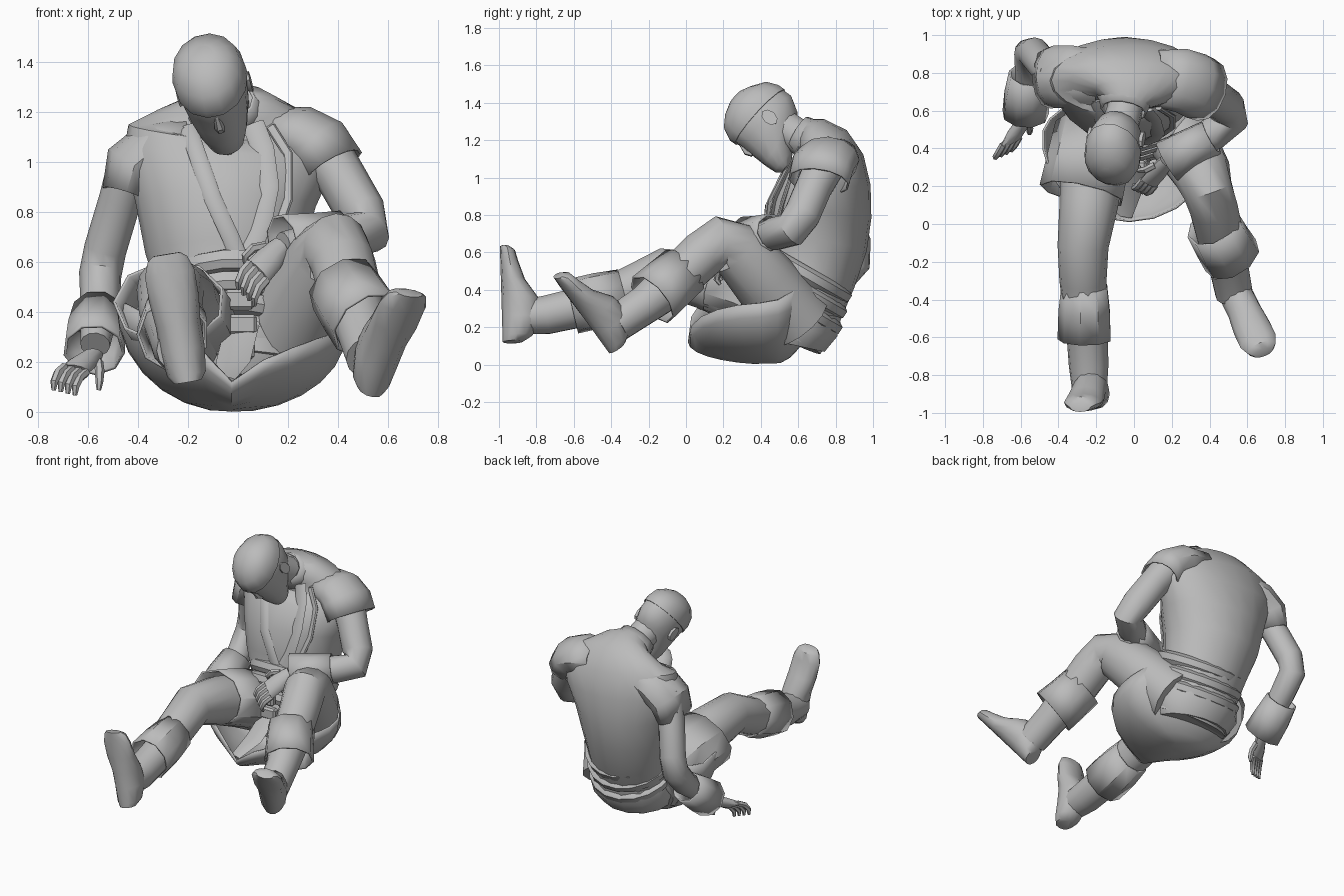
import bpy, bmesh, math
from mathutils import Vector as V
from mathutils.bvhtree import BVHTree

if "Cube" in bpy.data.objects:
    bpy.data.objects.remove(bpy.data.objects["Cube"])

grey = bpy.data.materials.new("plain grey")
grey.use_nodes = True
GREY = (0.5, 0.5, 0.5, 1)
grey.diffuse_color = GREY
grey.node_tree.nodes["Principled BSDF"].inputs["Base Color"].default_value = GREY


def finish(name, bm, thick=0.0, angle=40):
    bmesh.ops.recalc_face_normals(bm, faces=bm.faces)
    mesh = bpy.data.meshes.new(name)
    bm.to_mesh(mesh)
    bm.free()
    mesh.materials.append(grey)
    ob = bpy.data.objects.new(name, mesh)
    bpy.context.collection.objects.link(ob)
    if thick:
        mod = ob.modifiers.new("cloth", "SOLIDIFY")
        mod.thickness = thick
    bpy.ops.object.select_all(action="DESELECT")
    ob.select_set(True)
    bpy.context.view_layer.objects.active = ob
    bpy.ops.object.shade_smooth_by_angle(angle=math.radians(angle))
    return ob


def loft(name, sections, sides=12, caps=True, thick=0.0):
    """Skin elliptical sections given as (centre, axis a, axis b)."""
    bm = bmesh.new()
    rings = []
    for c, a, b in sections:
        turns = [math.tau * i / sides for i in range(sides)]
        rings.append([bm.verts.new(c + a * math.cos(t) + b * math.sin(t)) for t in turns])
    for lo, hi in zip(rings, rings[1:]):
        for i in range(sides):
            j = (i + 1) % sides
            bm.faces.new((lo[i], lo[j], hi[j], hi[i]))
    if caps:
        bm.faces.new(rings[0])
        bm.faces.new(rings[-1])
    return finish(name, bm, thick)


def tube(name, stops, ref=(0, 1, 0), **kw):
    """Skin a path of (x, y, z, radius a, radius b)."""
    pts = [V(s[:3]) for s in stops]
    sections, a = [], None
    for i, s in enumerate(stops):
        t = (pts[min(i + 1, len(pts) - 1)] - pts[max(i - 1, 0)]).normalized()
        a = t.cross(V(ref)) if a is None else a - t * a.dot(t)
        a.normalize()
        sections.append((pts[i], a * s[3], a.cross(t) * s[-1]))
    return loft(name, sections, **kw)


# Torso, slouched forward
torso = tube("torso", [
    (0, .52, .15, .27, .22), (-.01, .6, .32, .27, .24), (-.03, .66, .48, .28, .25),
    (-.05, .695, .65, .32, .275), (-.05, .715, .83, .36, .28), (-.04, .755, 1, .42, .235),
    (-.03, .76, 1.1, .41, .19), (-.02, .735, 1.17, .32, .15), (-.03, .68, 1.22, .18, .11),
    (-.04, .63, 1.24, .1, .08)], sides=20)
skin = BVHTree.FromPolygons([v.co for v in torso.data.vertices],
                            [p.vertices[:] for p in torso.data.polygons])


def strip(name, path, width):
    """Flat cloth band laid on the chest along (x, z) points."""
    stops = []
    for x, z in path:
        hit = skin.ray_cast(V((x, -2, z)), V((0, 1, 0)))[0]
        stops.append((x, (hit.y if hit else .6) - .008, z, width, .012))
    tube(name, stops, sides=8)


strip("right_lapel", [(-.2, 1.14), (-.17, 1.05), (-.1, .85), (-.03, .7), (.01, .6)], .035)
strip("left_lapel", [(.06, 1.15), (.1, 1.05), (.12, .9), (.09, .75), (.03, .6)], .045)
strip("outer_left_edge", [(.13, 1.14), (.2, 1.03), (.2, .85), (.14, .68)], .02)

# Three sash bands
for i in range(3):
    n = V((0, .5, .87))
    side, deep = V((1, 0, 0)), V((0, .87, -.5))
    prof = [(-.045, .27), (-.02, .295), (.02, .298), (.04, .27)]
    loft(f"sash_band_{i + 1}", [(V((-.01, .585 + .025 * i, .32 + .085 * i)) + n * h, side * r,
                                 deep * (r - .015)) for h, r in prof], sides=18)

# Buckle plates on the sash front
for i in range(3):
    bm = bmesh.new()
    bmesh.ops.create_cube(bm, size=1)
    for v in bm.verts:
        v.co = V((v.co.x * (.14 - .02 * abs(i - 1)), v.co.y * .05, v.co.z * .08))
    bmesh.ops.bevel(bm, geom=bm.edges[:], offset=.012, segments=1, affect="EDGES")
    ob = finish(f"buckle_plate_{i + 1}", bm, angle=20)
    ob.location = (.005, .33 - .01 * i, .25 + .1 * i)
tube("front_flap", [(.02, .36, .36, .07, .015), (-.02, .2, .2, .07, .015),
                    (-.05, .04, .13, .04, .01)], ref=(0, 0, 1), sides=6)

# Skirt spread around the hips as an open bowl, higher on the right and back
bm = bmesh.new()
N, M = 22, 6
rows = []
for k in range(M + 1):
    u = .12 + .88 * k / M
    out, up = math.sin(u * math.pi / 2), 1 - math.cos(u * math.pi / 2)
    row = []
    for i in range(N):
        f = math.tau * i / N
        s, c = math.sin(f), math.cos(f)
        rim = .12 + (.21 if s > 0 else .33) * abs(s) ** .7 if c > 0 else .43 + .1 * min(0, -c - s)
        reach = .45 if c > 0 else .24
        row.append(bm.verts.new((-.025 + .465 * s * out, .46 - reach * c * out, rim * up)))
    rows.append(row)
bm.faces.new(rows[0])
for lo, hi in zip(rows, rows[1:]):
    for i in range(N):
        j = (i + 1) % N
        bm.faces.new((lo[i], lo[j], hi[j], hi[i]))
finish("skirt", bm, .012)
tube("skirt_tail", [(-.01, .59, .3, .28, .25), (-.01, .57, .2, .3, .25), (-.01, .55, .11, .25, .2)],
     sides=14)
tube("right_thigh_drape", [(-.2, .5, .31, .22, .19), (-.24, .32, .39, .225, .185),
                           (-.275, .16, .44, .23, .175)], ref=(0, 0, 1), sides=9,
     caps=False, thick=.012)

# Cap sleeves with open rims
tube("right_cap_sleeve", [(-.18, .77, 1.1, .09, .15), (-.33, .78, 1.05, .12, .165),
                          (-.42, .78, .98, .12, .165), (-.455, .77, .87, .09, .16)],
     caps=False, thick=.012)
tube("left_cap_sleeve", [(.12, .77, 1.13, .09, .15), (.25, .76, 1.1, .125, .17),
                         (.33, .73, 1.06, .13, .175), (.38, .71, .98, .13, .17)],
     caps=False, thick=.012)

# Arms and forearm cuffs
tube("right_arm", [(-.42, .78, 1.03, .09), (-.47, .83, .85, .085), (-.53, .905, .65, .085),
                   (-.55, .905, .55, .085), (-.55, .8, .43, .08), (-.57, .6, .27, .06)])
tube("right_cuff", [(-.56, .79, .4, .105), (-.57, .68, .32, .12), (-.575, .58, .25, .125)],
     sides=9, caps=False, thick=.012)
tube("left_arm", [(.33, .74, 1.06, .11), (.41, .68, .94, .1), (.49, .62, .8, .1),
                  (.515, .56, .72, .095), (.42, .48, .7, .09), (.18, .34, .66, .06)])
tube("left_cuff", [(.41, .46, .71, .1), (.3, .4, .69, .11), (.18, .33, .67, .125)],
     sides=9, caps=False, thick=.012)


def hand(name, wrist, knuckles, across, curl):
    """Palm with four curled fingers and a thumb."""
    w, k, s, c = V(wrist), V(knuckles), V(across).normalized(), V(curl)
    d = (k - w).normalized()
    flat = d.cross(s).normalized() * .034
    loft(name + "_palm", [(w, s * .045, flat), (w.lerp(k, .5), s * .06, flat),
                          (k, s * .062, flat * .7)], sides=10)
    paths = [(k + s * o, d) for o in (-.048, -.016, .016, .048)]
    paths.append((w.lerp(k, .3) + s * .05, (d + s * .6).normalized()))
    for i, (p, e) in enumerate(paths):
        q = p + e * .055
        r = q + (e + c).normalized() * .045
        tip = r + (c - d * .2).normalized() * .035
        label = "thumb" if i == 4 else f"finger_{i + 1}"
        tube(f"{name}_{label}", [(*p, .019), (*q, .019), (*r, .016), (*tip, .009)],
             ref=s, sides=6)


hand("right_hand", (-.58, .56, .23), (-.65, .44, .17), (.85, .4, -.2), (-.15, -.1, -1))
hand("left_hand", (.17, .33, .66), (.08, .22, .56), (-.6, .25, .6), (-.1, .35, -.8))

# Legs and boot cuffs
tube("right_leg", [(-.18, .6, .25, .19), (-.22, .3, .38, .17), (-.24, .1, .45, .155),
                   (-.27, -.12, .49, .135), (-.27, -.3, .4, .125), (-.25, -.55, .31, .11),
                   (-.24, -.75, .265, .105), (-.235, -.9, .25, .09)], ref=(0, 0, 1), sides=14)
tube("left_leg", [(.15, .6, .23, .19), (.27, .42, .45, .175), (.36, .27, .62, .155),
                  (.39, .18, .66, .135), (.42, .09, .59, .13), (.46, -.08, .43, .125),
                  (.5, -.22, .32, .105), (.53, -.37, .22, .1)], ref=(1, 0, 0), sides=14)
tube("right_boot_cuff", [(-.26, -.33, .38, .125, .135), (-.26, -.46, .345, .14, .15),
                         (-.26, -.61, .31, .145, .15)], ref=(0, 0, 1), sides=9,
     caps=False, thick=.012)
tube("left_boot_cuff", [(.42, -.01, .5, .15), (.47, -.1, .42, .155), (.52, -.18, .35, .16)],
     ref=(1, 0, 0), sides=9, caps=False, thick=.012)


def foot(name, heel, toe, leg):
    """Foot skinned from heel to toe, the sole turned away from the leg."""
    h, t = V(heel), V(toe)
    d = (t - h).normalized()
    up = (V(leg) - d * V(leg).dot(d)).normalized()
    side = d.cross(up)
    prof = [(0, .055, .11), (.06, .078, .16), (.25, .09, .22), (.45, .09, .2),
            (.65, .1, .13), (.85, .1, .095), (.96, .08, .08), (1, .055, .05)]
    loft(name, [(h.lerp(t, f) + up * th / 2, side * w, up * th / 2) for f, w, th in prof])


foot("right_foot", (-.2, -.98, .12), (-.285, -.995, .63), (0, 1, 0))
foot("left_foot", (.54, -.41, .06), (.69, -.7, .46), (-.2, .7, .6))

# Head, bowed forward: rings along its own up axis
up = V((-.2, -.72, .64)).normalized()
face = V((.1, -.66, -.75))
face = (face - up * face.dot(up)).normalized()
side = face.cross(up)
C = V((-.1, .41, 1.295))


def head_part(name, rows, grow=0.0):
    loft(name, [(C + up * u + face * (lo + hi) / 2, side * (w + grow),
                 face * ((hi - lo) / 2 + grow)) for u, lo, hi, w in rows], sides=14)


skull = [(-.265, .06, .13, .035), (-.235, .02, .155, .07), (-.17, -.05, .165, .1),
         (-.1, -.17, .17, .125), (-.02, -.21, .175, .138), (.07, -.2, .185, .143),
         (.13, -.17, .16, .13), (.175, -.1, .1, .095), (.2, -.05, .04, .04)]
head_part("head", skull)
head_part("head_scarf", [(.03, -.205, .18, .142)] + skull[5:], .007)
nose = C + face * .165
tube("nose", [(*(nose + up * .01), .01), (*(nose - up * .045 + face * .01), .02),
              (*(nose - up * .075 - face * .005), .02)], sides=6)
for tag, s in (("right", side), ("left", -side)):
    ear = C - face * .03 - up * .04 + s * .13
    loft(tag + "_ear", [(ear, up * .045, face * .03), (ear + s * .02, up * .05, face * .035)],
         sides=8)

# Neck and standing collar
tube("neck", [(-.03, .71, 1.16, .1), (-.05, .6, 1.22, .095), (-.08, .5, 1.28, .1)])
tube("collar", [(-.04, .72, 1.16, .18, .14), (-.045, .65, 1.21, .14, .11),
                (-.055, .6, 1.24, .125, .1)], caps=False, thick=.012)
